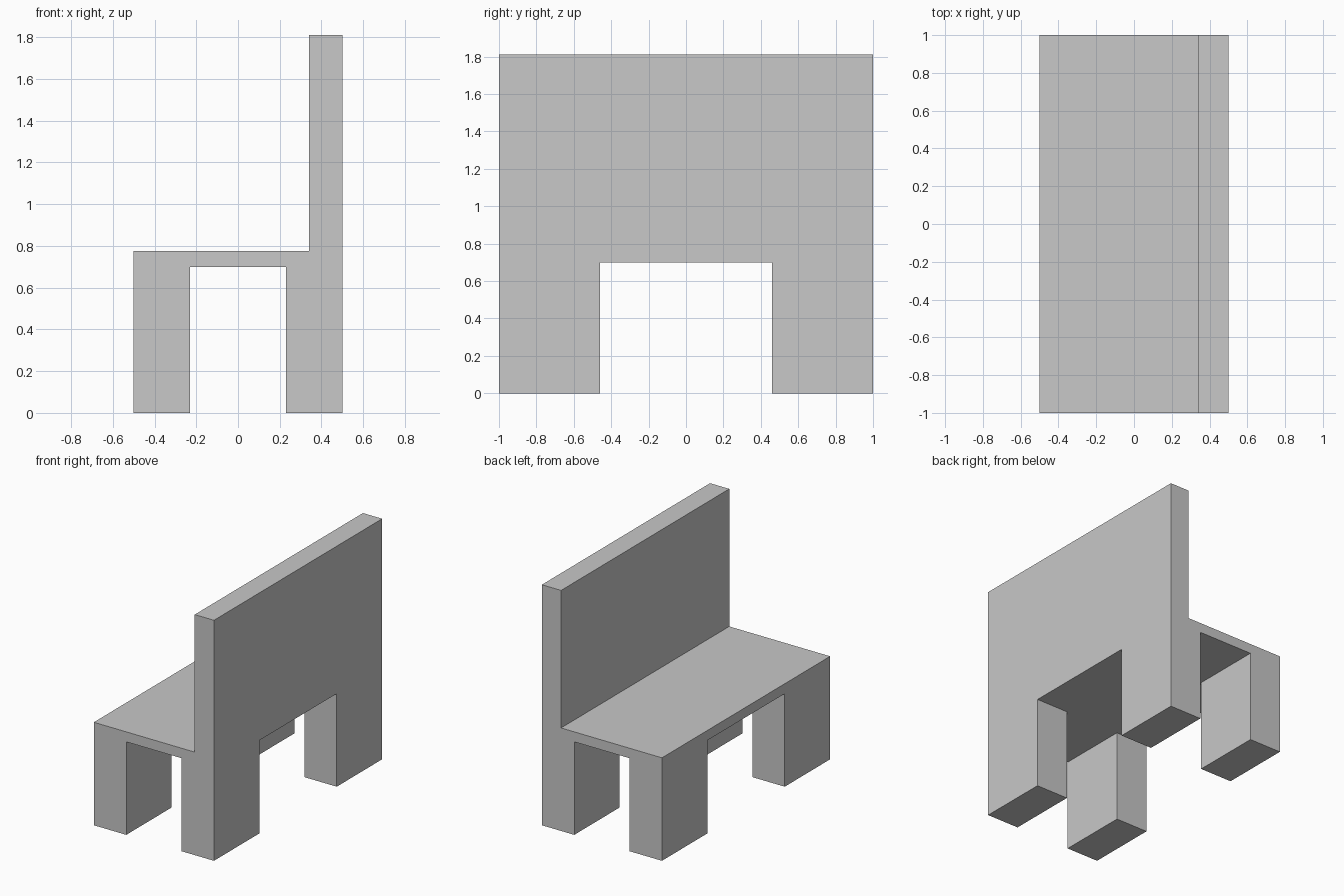
import bpy
import bmesh

cube = bpy.data.objects.get("Cube")
if cube:
    bpy.data.objects.remove(cube, do_unlink=True)

# Main dimensions
HALF_WIDTH, HALF_LENGTH = 0.5, 1.0
LEG_X, LEG_Y = 0.23, 0.46      # inner faces of the legs
BACK_X = 0.34                  # front face of the backrest
SEAT_BOTTOM, SEAT_TOP, BACK_TOP = 0.70, 0.775, 1.81

grey = bpy.data.materials.new("light grey")
grey.use_nodes = True
colour = (0.58, 0.58, 0.58, 1)
grey.diffuse_color = colour
grey.node_tree.nodes["Principled BSDF"].inputs["Base Color"].default_value = colour


def raise_faces(bm, faces, height):
    """Extrude a set of faces straight up or down to the given height."""
    result = bmesh.ops.extrude_face_region(bm, geom=faces)
    for item in result["geom"]:
        if isinstance(item, bmesh.types.BMVert):
            item.co.z = height
    bmesh.ops.delete(bm, geom=faces, context="FACES_ONLY")
    return [f for f in result["geom"] if isinstance(f, bmesh.types.BMFace)]


# Seat slab: bottom and top grids, split where legs and backrest join
xs = [-HALF_WIDTH, -LEG_X, LEG_X, BACK_X, HALF_WIDTH]
ys = [-HALF_LENGTH, -LEG_Y, LEG_Y, HALF_LENGTH]
bm = bmesh.new()
layers = []
for z in (SEAT_BOTTOM, SEAT_TOP):
    grid = [[bm.verts.new((x, y, z)) for y in ys] for x in xs]
    layers.append([bm.faces.new((grid[i][j], grid[i + 1][j],
                                 grid[i + 1][j + 1], grid[i][j + 1]))
                   for i in range(len(xs) - 1) for j in range(len(ys) - 1)])
bottom, top = layers
rims = [e for e in bm.edges if e.is_boundary]
bmesh.ops.bridge_loops(bm, edges=rims)

# Backrest rises from the rear strip of the seat
raise_faces(bm, [f for f in top if f.calc_center_median().x > BACK_X], BACK_TOP)

# Four legs drop from the corners
for sx in (-1, 1):
    for sy in (-1, 1):
        corner = [f for f in bottom if f.is_valid
                  and f.calc_center_median().x * sx > LEG_X
                  and f.calc_center_median().y * sy > LEG_Y]
        raise_faces(bm, corner, 0)

# Merge coplanar faces into clean flat panels
bmesh.ops.recalc_face_normals(bm, faces=bm.faces[:])
bmesh.ops.dissolve_limit(bm, angle_limit=0.01, verts=bm.verts[:], edges=bm.edges[:])
mesh = bpy.data.meshes.new("bench")
bm.to_mesh(mesh)
bm.free()
mesh.materials.append(grey)
bench = bpy.data.objects.new("bench", mesh)
bpy.context.collection.objects.link(bench)
